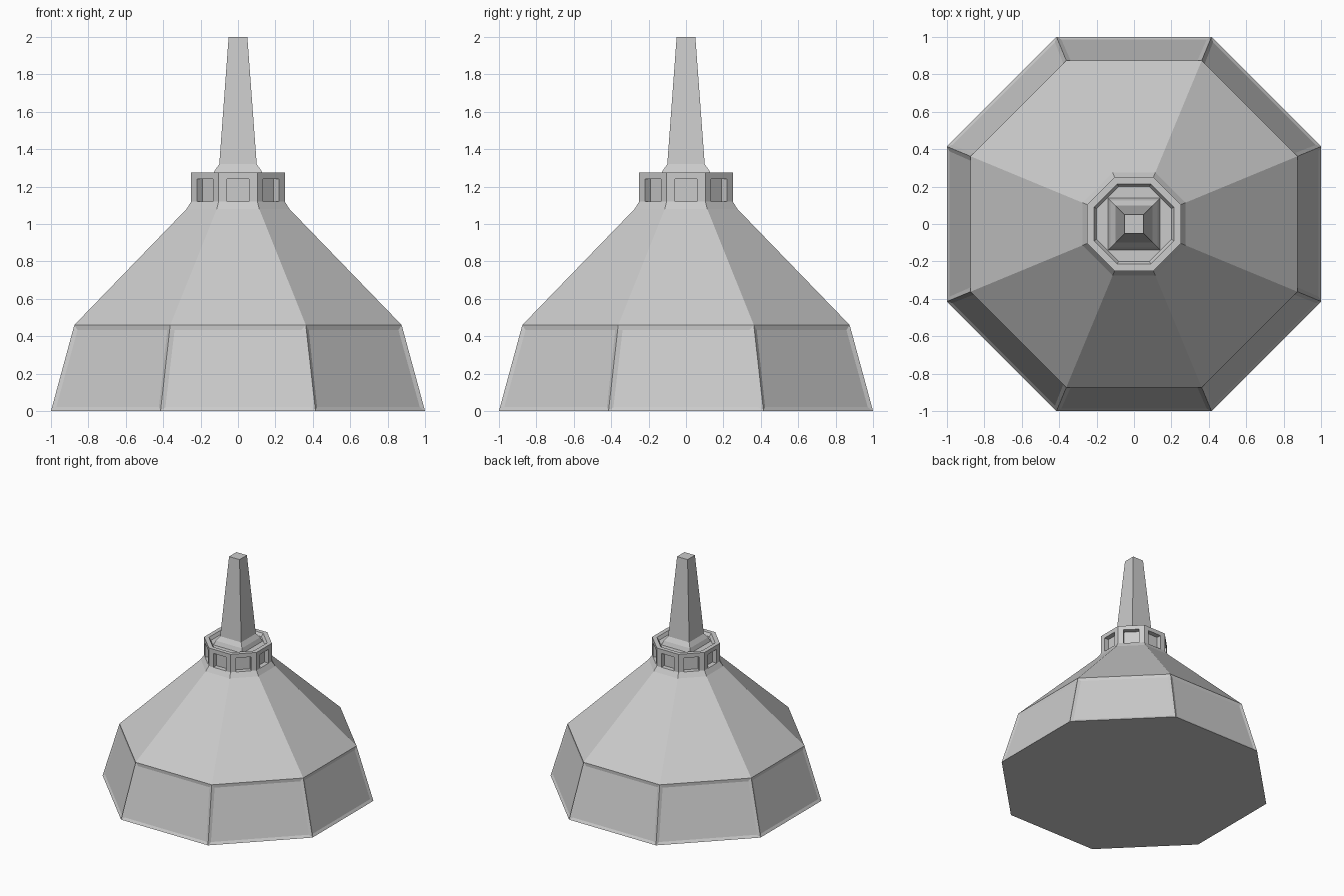
import bpy, bmesh, math
from mathutils import Vector

if "Cube" in bpy.data.objects:
    bpy.data.objects.remove(bpy.data.objects["Cube"])


def lathe(name, sides, profile):
    """Stack of regular polygon rings; profile = (apothem, z), flats face the axes."""
    bm = bmesh.new()
    rings = []
    for r, z in profile:
        c = r / math.cos(math.pi / sides)
        rings.append([bm.verts.new((c * math.cos(2 * math.pi * (i + .5) / sides),
                                    c * math.sin(2 * math.pi * (i + .5) / sides), z))
                      for i in range(sides)])
    bands = []
    for a, b in zip(rings, rings[1:]):
        bands.append([bm.faces.new((a[i], a[(i + 1) % sides], b[(i + 1) % sides], b[i]))
                      for i in range(sides)])
    bm.faces.new(rings[0][::-1])
    bm.faces.new(rings[-1])
    return bm, bands, name


def finish(bm, name):
    bm.normal_update()
    me = bpy.data.meshes.new(name)
    bm.to_mesh(me)
    bm.free()
    ob = bpy.data.objects.new(name, me)
    bpy.context.collection.objects.link(ob)
    return ob


# Octagonal base with sloping walls and framed panels, and the steep roof
bm, bands, name = lathe("base_and_roof", 8, [
    (1.0, 0), (0.875, 0.46), (0.275, 1.08), (0.25, 1.12)])
bm.normal_update()
bmesh.ops.inset_individual(bm, faces=bands[0], thickness=0.035, depth=-0.008)
finish(bm, name)

# Octagonal collar with a shallow dished top
bm, bands, name = lathe("collar", 8, [
    (0.25, 1.08), (0.25, 1.275), (0.215, 1.275), (0.20, 1.25)])
bm.normal_update()

# One recessed window in each collar face
for f in bands[0]:
    n = f.normal.copy()
    t = Vector((-n.y, n.x, 0))
    outer = [l.vert for l in f.loops]
    mid = n * 0.25

    def frame(depth):
        return [bm.verts.new(mid - n * depth + t * s + Vector((0, 0, z)))
                for s, z in ((-.06, 1.10), (.06, 1.10), (.06, 1.24), (-.06, 1.24))]
    rim, back = frame(0), frame(0.04)
    bm.faces.remove(f)
    for i in range(4):
        j = (i + 1) % 4
        bm.faces.new((outer[i], outer[j], rim[j], rim[i]))
        bm.faces.new((rim[i], rim[j], back[j], back[i]))
    bm.faces.new(back)
finish(bm, name)

# Square tapering spire with a flared foot
bm, bands, name = lathe("spire", 4, [
    (0.14, 1.245), (0.125, 1.285), (0.10, 1.32), (0.05, 2.0)])
finish(bm, name)
